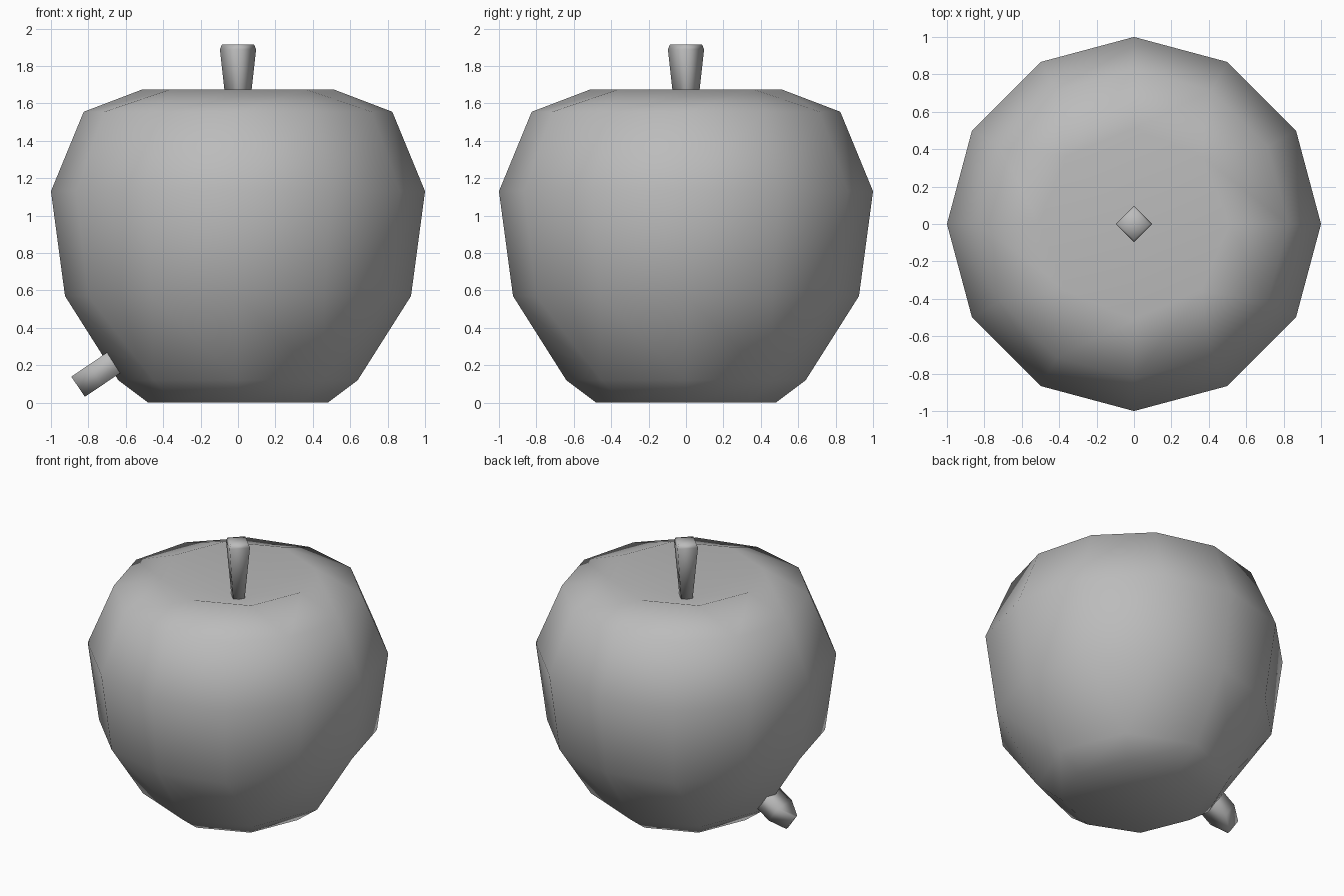
import bpy, bmesh
from math import cos, sin, pi
from mathutils import Vector

cube = bpy.data.objects.get("Cube")
if cube:
    bpy.data.objects.remove(cube)

grey = bpy.data.materials.new("plain_grey")
grey.use_nodes = True
COLOUR = (0.5, 0.5, 0.5, 1)
grey.diffuse_color = COLOUR
grey.node_tree.nodes["Principled BSDF"].inputs["Base Color"].default_value = COLOUR


def ring(bm, sides, radius, z):
    return [bm.verts.new((radius * cos(2 * pi * i / sides),
                          radius * sin(2 * pi * i / sides), z))
            for i in range(sides)]


def bridge(bm, a, b):
    """Join two rings; a 12 to 8 step uses quad, triangle, quad per quarter."""
    n = len(a)
    if n == len(b):
        for i in range(n):
            j = (i + 1) % n
            bm.faces.new((a[i], a[j], b[j], b[i]))
        return
    big, small = (a, b) if n > len(b) else (b, a)
    for q in range(4):
        p = [big[(3 * q + k) % 12] for k in range(4)]
        s = [small[(2 * q + k) % 8] for k in range(3)]
        bm.faces.new((p[0], p[1], s[1], s[0]))
        bm.faces.new((p[1], p[2], s[1]))
        bm.faces.new((p[2], p[3], s[2], s[1]))


def fan(bm, loop, z):
    tip = bm.verts.new((0, 0, z))
    for i, v in enumerate(loop):
        bm.faces.new((v, loop[(i + 1) % len(loop)], tip))


def finish(bm, name):
    bmesh.ops.recalc_face_normals(bm, faces=bm.faces[:])
    for f in bm.faces:
        f.smooth = True
    mesh = bpy.data.meshes.new(name)
    bm.to_mesh(mesh)
    bm.free()
    mesh.materials.append(grey)
    obj = bpy.data.objects.new(name, mesh)
    bpy.context.collection.objects.link(obj)


def lathe(name, profile, bottom_z, top_z):
    bm = bmesh.new()
    rings = [ring(bm, *p) for p in profile]
    for a, b in zip(rings, rings[1:]):
        bridge(bm, a, b)
    fan(bm, rings[0], bottom_z)
    fan(bm, rings[-1], top_z)
    finish(bm, name)


# Fruit body: sides, radius, height, with a dip at the top
lathe("fruit_body", [(8, 0.48, 0), (8, 0.64, 0.12), (12, 0.925, 0.57),
                     (12, 1, 1.13), (12, 0.825, 1.555), (8, 0.51, 1.675)], 0, 1.49)

# Stem: four sided, wider at the top
lathe("stem", [(4, 0.05, 1.47), (4, 0.097, 1.89), (4, 0.085, 1.915)], 1.47, 1.915)

# Small peg low on the right side, ending in a wedge
bm = bmesh.new()
along = Vector((-0.83, 0, -0.56))
across = Vector((-0.56, 0, 0.83)) * 0.065
tip = Vector((-0.855, 0, 0.085))
loops = []
for distance, half_width in ((0.4, 0.08), (0.11, 0.08), (0, 0.012)):
    centre = tip - along * distance
    loops.append([bm.verts.new(centre + across * u + Vector((0, half_width * v, 0)))
                  for u, v in ((1, 1), (1, -1), (-1, -1), (-1, 1))])
for a, b in zip(loops, loops[1:]):
    bridge(bm, a, b)
bm.faces.new(loops[0])
bm.faces.new(loops[-1])
finish(bm, "side_peg")
